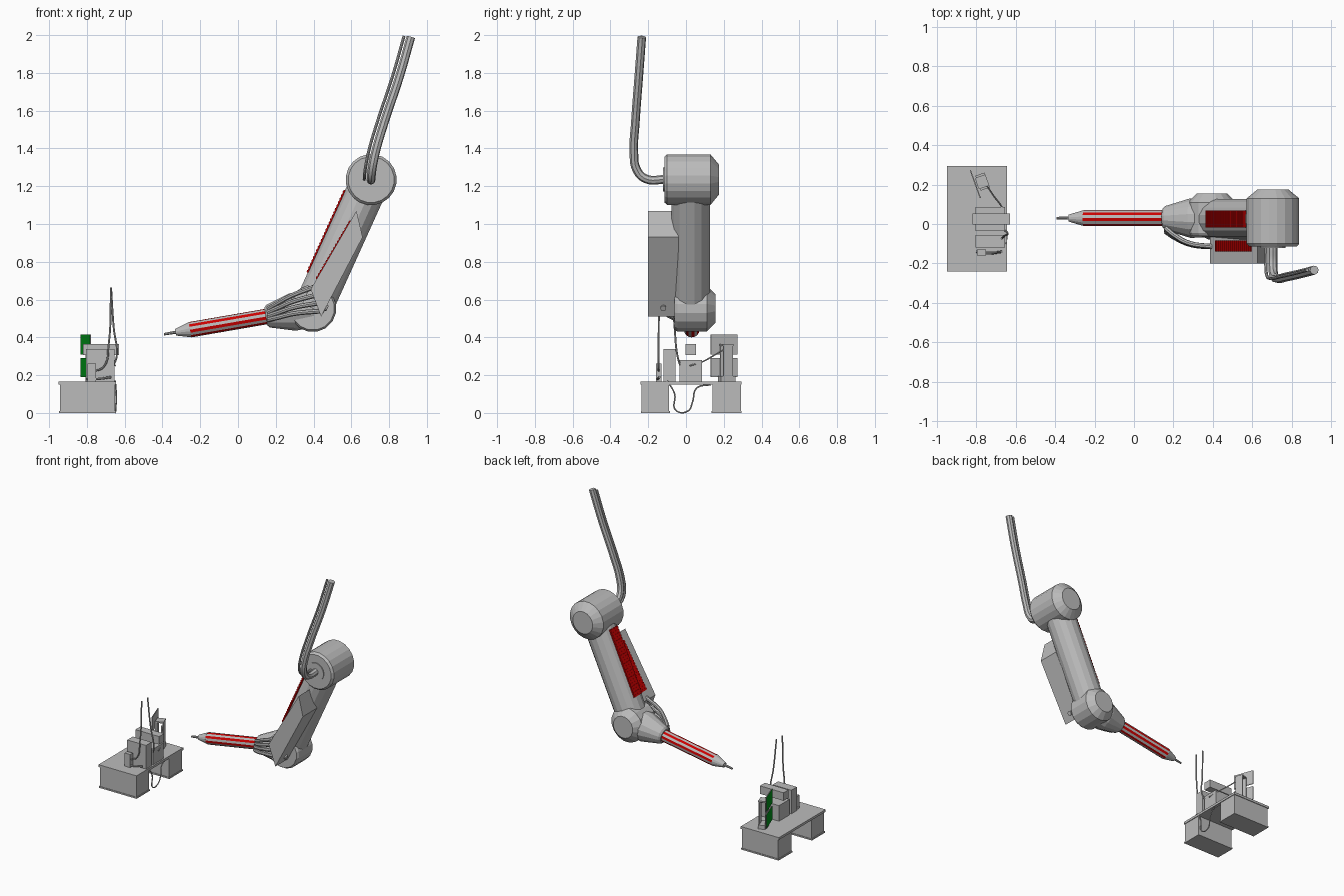
import bpy, bmesh
from math import pi, cos, sin, atan2
from mathutils import Vector

cube = bpy.data.objects.get("Cube")
if cube:
    bpy.data.objects.remove(cube, do_unlink=True)


def material(name, rgb):
    m = bpy.data.materials.new(name)
    m.use_nodes = True
    m.diffuse_color = (*rgb, 1)
    m.node_tree.nodes["Principled BSDF"].inputs["Base Color"].default_value = (*rgb, 1)
    return m


GREY = material("grey", (0.5, 0.5, 0.5))
RED = material("red", (0.6, 0.0, 0.0))
GREEN = material("green", (0.0, 0.3, 0.01))


def finish(name, bm, mats):
    bmesh.ops.recalc_face_normals(bm, faces=bm.faces)
    mesh = bpy.data.meshes.new(name)
    bm.to_mesh(mesh)
    bm.free()
    for m in mats:
        mesh.materials.append(m)
    ob = bpy.data.objects.new(name, mesh)
    bpy.context.collection.objects.link(ob)
    return ob


def box(name, center, size, mats=(GREY,), rot=(0, 0, 0)):
    bm = bmesh.new()
    bmesh.ops.create_cube(bm, size=1)
    bmesh.ops.scale(bm, vec=size, verts=bm.verts)
    ob = finish(name, bm, mats)
    ob.location, ob.rotation_euler = center, rot
    return ob


def span(name, x, y, z):
    lo, hi = Vector((x[0], y[0], z[0])), Vector((x[1], y[1], z[1]))
    return box(name, (lo + hi) / 2, hi - lo)


def lathe(name, profile, origin, axis, sides, mats=(GREY,), phase=0.5):
    """Turn (radius, distance) pairs about an axis."""
    bm = bmesh.new()
    rings = []
    for r, h in profile:
        angles = [2 * pi * (i + phase) / sides for i in range(sides)]
        rings.append([bm.verts.new((r * cos(a), r * sin(a), h)) for a in angles])
    for a, b in zip(rings, rings[1:]):
        for i in range(sides):
            j = (i + 1) % sides
            bm.faces.new((a[i], a[j], b[j], b[i]))
    bm.faces.new(rings[0])
    bm.faces.new(rings[-1])
    ob = finish(name, bm, mats)
    ob.location = origin
    ob.rotation_euler = Vector(axis).to_track_quat('Z', 'Y').to_euler()
    return ob


def tube(name, points, radius):
    cu = bpy.data.curves.new(name, 'CURVE')
    cu.dimensions = '3D'
    cu.bevel_depth, cu.bevel_resolution, cu.resolution_u = radius, 2, 6
    cu.use_fill_caps = True
    sp = cu.splines.new('BEZIER')
    sp.bezier_points.add(len(points) - 1)
    for bp, p in zip(sp.bezier_points, points):
        bp.co = p
        bp.handle_left_type = bp.handle_right_type = 'AUTO'
    cu.materials.append(GREY)
    ob = bpy.data.objects.new(name, cu)
    bpy.context.collection.objects.link(ob)
    bpy.ops.object.select_all(action='DESELECT')
    ob.select_set(True)
    bpy.context.view_layer.objects.active = ob
    bpy.ops.object.convert(target='MESH')
    bpy.ops.object.shade_smooth_by_angle()


def grille(name, center, angle, width, length, slats=24):
    """Red panel with thin raised cross slats."""
    rot = (0, angle, 0)
    box(name, center, (0.008, width, length), (RED,), rot)
    pitch = length / slats
    along = Vector((sin(angle), 0, cos(angle)))
    out = Vector((-cos(angle), 0, sin(angle)))
    start = Vector(center) + out * 0.005 - along * (length - pitch) / 2
    slat = box(name + "_slats", start, (0.004, width, pitch * 0.5), (RED,), rot)
    arr = slat.modifiers.new("repeat", 'ARRAY')
    arr.count = slats
    arr.use_relative_offset = False
    arr.use_constant_offset = True
    arr.constant_offset_displace = (0, 0, pitch)


# Base bench: top plate on two feet
span("bench_top", (-0.95, -0.645), (-0.24, 0.295), (0.15, 0.167))
for side, y in (("front", (-0.235, -0.09)), ("back", (0.14, 0.29))):
    span(side + "_bench_foot", (-0.942, -0.65), y, (0.008, 0.155))
    span(side + "_foot_flange", (-0.948, -0.646), (y[0] - 0.004, y[1] + 0.004), (0, 0.01))

# Instruments on the bench
span("tall_instrument", (-0.805, -0.655), (-0.118, -0.055), (0.165, 0.338))
span("low_instrument", (-0.805, -0.655), (-0.035, 0.085), (0.165, 0.28))
span("raised_head", (-0.82, -0.63), (-0.003, 0.054), (0.307, 0.365))
span("small_socket", (-0.797, -0.752), (-0.16, -0.13), (0.165, 0.262))

# Two tilted boards, painted on the outer side, and their bracket
TILT = 0.343
for label, z, h in (("lower", 0.24, 0.1), ("upper", 0.362, 0.105)):
    board = box(label + "_board", (-0.805, 0.202, z), (0.006, 0.149, h), (GREY, GREEN), (0, 0, TILT))
    for p in board.data.polygons:
        p.material_index = int(p.normal.x < -0.5)
box("board_bracket", (-0.792, 0.207, 0.265), (0.012, 0.055, 0.2), rot=(0, 0, TILT))
box("bracket_top", (-0.768, 0.215, 0.36), (0.05, 0.06, 0.01), rot=(0, 0, TILT))
box("bracket_outer_leg", (-0.748, 0.222, 0.265), (0.008, 0.055, 0.2), rot=(0, 0, TILT))
box("bracket_foot", (-0.768, 0.215, 0.18), (0.05, 0.08, 0.03), rot=(0, 0, TILT))

# Thin leads
tube("front_lead", [(-0.76, -0.145, 0.22), (-0.71, -0.145, 0.245), (-0.685, -0.145, 0.36),
                    (-0.672, -0.142, 0.663)], 0.005)
tube("rear_lead", [(-0.672, -0.075, 0.663), (-0.658, -0.06, 0.45), (-0.642, -0.045, 0.3),
                   (-0.66, -0.03, 0.25)], 0.005)
tube("socket_lead", [(-0.8, -0.14, 0.18), (-0.74, -0.15, 0.18), (-0.67, -0.14, 0.19)], 0.006)
tube("bracket_lead", [(-0.75, 0.2, 0.335), (-0.71, 0.14, 0.3), (-0.67, 0.085, 0.27),
                      (-0.65, 0.02, 0.25)], 0.004)
tube("hanging_lead", [(-0.65, -0.1, 0.17), (-0.645, -0.06, 0.1), (-0.648, -0.055, 0.015),
                      (-0.65, 0.01, 0.01), (-0.645, 0.035, 0.06), (-0.65, 0.055, 0.13),
                      (-0.66, 0.13, 0.15)], 0.004)

# Shoulder drum, upper arm and elbow drum
MID = 0.025
shoulder, elbow = Vector((0.705, MID, 1.235)), Vector((0.396, MID, 0.553))
Y = (0, 1, 0)
lathe("shoulder_drum", [(0.122, -0.14), (0.135, -0.125), (0.135, 0.105), (0.08, 0.15)], shoulder, Y, 20)
lathe("shoulder_hub", [(0.065, -0.146), (0.065, -0.1)], shoulder, Y, 20)
arm = shoulder - elbow
lathe("upper_arm", [(0.105, 0), (0.105, arm.length)], elbow, arm, 16)
lathe("elbow_drum", [(0.115, -0.085), (0.125, -0.07), (0.125, 0.085), (0.078, 0.13)], elbow, Y, 16)

# Red panel on the upper arm
arm_dir = arm.normalized()
arm_angle = atan2(arm_dir.x, arm_dir.z)
arm_out = Vector((-arm_dir.z, 0, arm_dir.x))
grille("arm_panel", elbow + arm_dir * 0.4 + arm_out * 0.104, arm_angle, 0.086, 0.48)

# Wedge cover beside the arm, with its panel and knob
bm = bmesh.new()
outline = [(0.385, 0.655), (0.627, 1.07), (0.66, 0.93), (0.44, 0.51)]
face = bm.faces.new([bm.verts.new((x, -0.2, z)) for x, z in outline])
ext = bmesh.ops.extrude_face_region(bm, geom=[face])
bmesh.ops.translate(bm, vec=(0, 0.16, 0), verts=[v for v in ext["geom"] if isinstance(v, bmesh.types.BMVert)])
finish("side_cover", bm, (GREY,))
grille("cover_panel", (0.506, -0.112, 0.8625), 0.528, 0.055, 0.36, 18)
lathe("cover_knob", [(0.016, 0), (0.016, 0.012)], (0.463, -0.12, 0.558), (0.88, 0, -0.46), 10)

# Wrist cone and striped pen-shaped tool
tool_dir = Vector((-0.985, 0, -0.17)).normalized()
wrist = Vector((0.15, 0.03, 0.51))
lathe("wrist_cone", [(0.1, -0.25), (0.102, -0.14), (0.062, -0.01), (0.05, 0.002)], wrist, tool_dir, 16)
pen = lathe("tool_body", [(0.041, 0), (0.041, 0.41)], wrist, tool_dir, 16, (GREY, RED), 0)
for p in pen.data.polygons:
    if abs(p.normal.z) < 0.5:
        p.material_index = p.index % 2
lathe("tool_nose", [(0.041, 0.41), (0.018, 0.488)], wrist, tool_dir, 16)
lathe("tool_needle", [(0.009, 0.485), (0.007, 0.55)], wrist, tool_dir, 8)

# Bundle of hoses over the wrist
for i in range(4):
    start = Vector((0.16, -0.02 - 0.006 * i, 0.553 - 0.02 * i))
    end = Vector((0.4 + 0.012 * i, -0.115, 0.665 - 0.042 * i))
    bend = start.lerp(end, 0.5) + Vector((0, -0.03, 0.01))
    near = start.lerp(end, 0.2) + Vector((0, -0.02, 0.004))
    tube(f"wrist_hose_{i + 1}", [start, near, bend, end], 0.013)

# Supply conduit rising from the shoulder, with a thin companion
path = [(0.705, -0.1, 1.237), (0.705, -0.215, 1.24), (0.71, -0.262, 1.29), (0.728, -0.276, 1.38),
        (0.775, -0.268, 1.54), (0.855, -0.25, 1.78), (0.915, -0.234, 1.99)]
tube("supply_conduit", path, 0.023)
tube("supply_thin_line", [(x - 0.036, y, z + 0.005) for x, y, z in path], 0.008)
